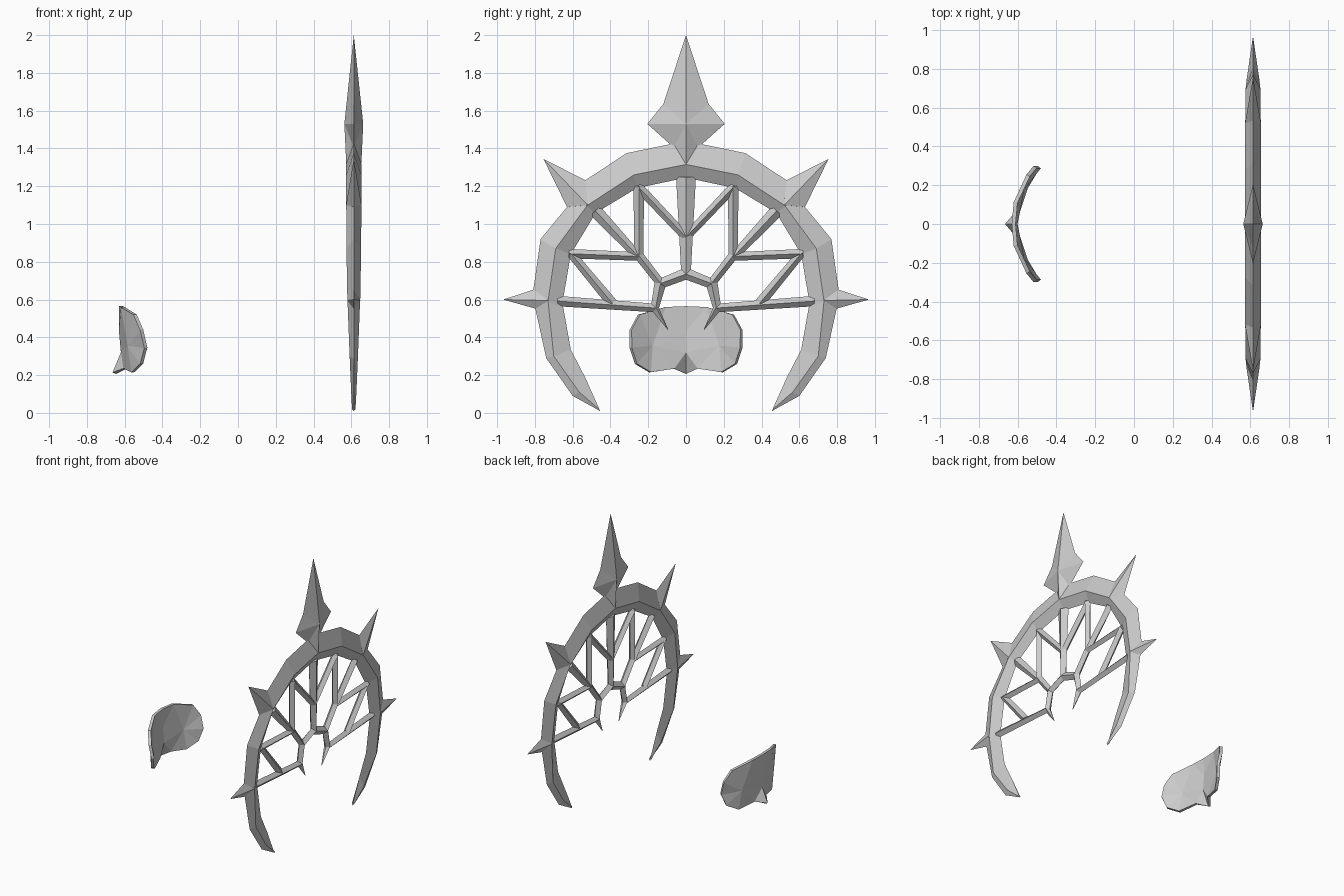
import bpy, bmesh
from mathutils import Vector

if "Cube" in bpy.data.objects:
    bpy.data.objects.remove(bpy.data.objects["Cube"])

X0 = 0.613  # plane of the ornamental ring


def make(name, bm, mirror=True):
    bmesh.ops.remove_doubles(bm, verts=bm.verts, dist=0.0005)
    bmesh.ops.recalc_face_normals(bm, faces=bm.faces)
    me = bpy.data.meshes.new(name)
    bm.to_mesh(me)
    bm.free()
    ob = bpy.data.objects.new(name, me)
    bpy.context.collection.objects.link(ob)
    if mirror:
        m = ob.modifiers.new("mirror", 'MIRROR')
        m.use_axis = (False, True, False)
        m.merge_threshold = 0.001
    return ob


def loft(bm, sections, caps=(True, True)):
    """Diamond sections: outer (y,z), ridge (y,z), inner (y,z), half thickness."""
    rings = []
    for o, r, i, t in sections:
        rings.append([bm.verts.new(p) for p in (
            (X0, *o), (X0 + t, *r), (X0, *i), (X0 - t, *r))])
    for a, b in zip(rings, rings[1:]):
        for k in range(4):
            bm.faces.new((a[k], a[(k + 1) % 4], b[(k + 1) % 4], b[k]))
    if caps[0]:
        bm.faces.new(rings[0])
    if caps[1]:
        bm.faces.new(rings[-1])


def strut(bm, a, b, wa, wb, t=0.024):
    a, b = Vector(a), Vector(b)
    d = (b - a).normalized()
    n = Vector((-d.y, d.x)) * 0.5
    loft(bm, [(a + n * wa, a, a - n * wa, t), (b + n * wb, b, b - n * wb, t)])


def gem(bm, outline, centre, t):
    """Outline in the ring plane, fanned to a raised point on both sides."""
    rim = [bm.verts.new((X0, *p)) for p in outline]
    for s in (1, -1):
        c = bm.verts.new((X0 + s * t, *centre))
        for k in range(len(rim)):
            bm.faces.new((rim[k], rim[(k + 1) % len(rim)], c))


# Main crescent ring
bm = bmesh.new()
loft(bm, [
    ((0, 1.44), (0, 1.315), (0, 1.245), .04),
    ((.315, 1.375), (.275, 1.26), (.26, 1.19), .04),
    ((.535, 1.23), (.52, 1.10), (.475, 1.06), .04),
    ((.63, 1.09), (.525, 1.095), (.48, 1.055), .04),
    ((.77, .92), (.69, .87), (.61, .84), .039),
    ((.81, .64), (.73, .595), (.65, .605), .034),
    ((.795, .54), (.73, .585), (.65, .56), .033),
    ((.74, .29), (.70, .30), (.61, .335), .022),
    ((.60, .09), (.565, .11), (.535, .19), .014),
    ((.455, .01), (.458, .018), (.463, .03), .009)], (False, True))
make("crescent_ring", bm)

# Side spikes
bm = bmesh.new()
gem(bm, [(.968, .6), (.80, .655), (.70, .6), (.79, .55)], (.73, .595), .035)
gem(bm, [(.755, 1.345), (.53, 1.23), (.50, 1.08), (.63, 1.09)], (.52, 1.10), .041)
make("ring_spikes", bm)

# Spearhead on top
bm = bmesh.new()
rim = [bm.verts.new((X0, *p)) for p in ((0, 2), (.12, 1.635), (.205, 1.53), (.065, 1.405))]
for s in (1, -1):
    c = bm.verts.new((X0 + s * .05, 0, 1.53))
    low = bm.verts.new((X0 + s * .04, 0, 1.318))
    for a, b in zip(rim, rim[1:] + [low]):
        bm.faces.new((a, b, c))
make("top_spearhead", bm)

# Inner arch with claw ends
bm = bmesh.new()
loft(bm, [
    ((0, .77), (0, .735), (0, .705), .024),
    ((.165, .70), (.135, .685), (.11, .665), .024),
    ((.188, .55), (.16, .56), (.143, .555), .024),
    ((.097, .44), (.095, .441), (.095, .444), .002)], (False, True))
make("inner_arch", bm)

# Tracery struts between ring and arch
bm = bmesh.new()
for s in [((.68, .592), (.16, .555), .055, .045),
          ((.48, 1.07), (.255, .83), .07, .045),
          ((.255, .84), (.13, .68), .05, .045),
          ((.25, 1.20), (.25, .83), .055, .05),
          ((.255, 1.20), (0, .93), .05, .045),
          ((.62, .843), (.25, .828), .05, .045),
          ((.61, .845), (.39, .58), .045, .055 )]:
    strut(bm, *s)
# short return strut from the mid node down to the lower spoke is left open
make("tracery_struts", bm)

bm = bmesh.new()
strut(bm, (0, 1.25), (0, .73), .105, .05)
make("centre_spoke", bm, mirror=False)

# Face plate with pointed nose, facing -x
pts = {
    'top': (-.62, 0, .565), 'mid': (-.62, 0, .43), 'bridge': (-.61, 0, .32),
    'nose': (-.655, 0, .21), 'nostril': (-.597, .065, .235),
    'brow': (-.61, .11, .56), 'cheek': (-.575, .18, .355), 'jaw': (-.555, .19, .215),
    'e1': (-.545, .25, .52), 'e2': (-.51, .293, .44),
    'e3': (-.488, .293, .345), 'e4': (-.51, .265, .26)}
bm = bmesh.new()
v = {k: bm.verts.new(p) for k, p in pts.items()}
for f in ("top mid brow", "brow mid cheek", "mid bridge cheek", "bridge nostril cheek",
          "bridge nose nostril", "nostril jaw cheek", "brow cheek e1", "e1 cheek e2",
          "e2 cheek e3", "e3 cheek e4", "e4 cheek jaw"):
    bm.faces.new([v[k] for k in f.split()])
plate = make("face_plate", bm)
m = plate.modifiers.new("thickness", 'SOLIDIFY')
m.thickness = 0.02
m.offset = 0
